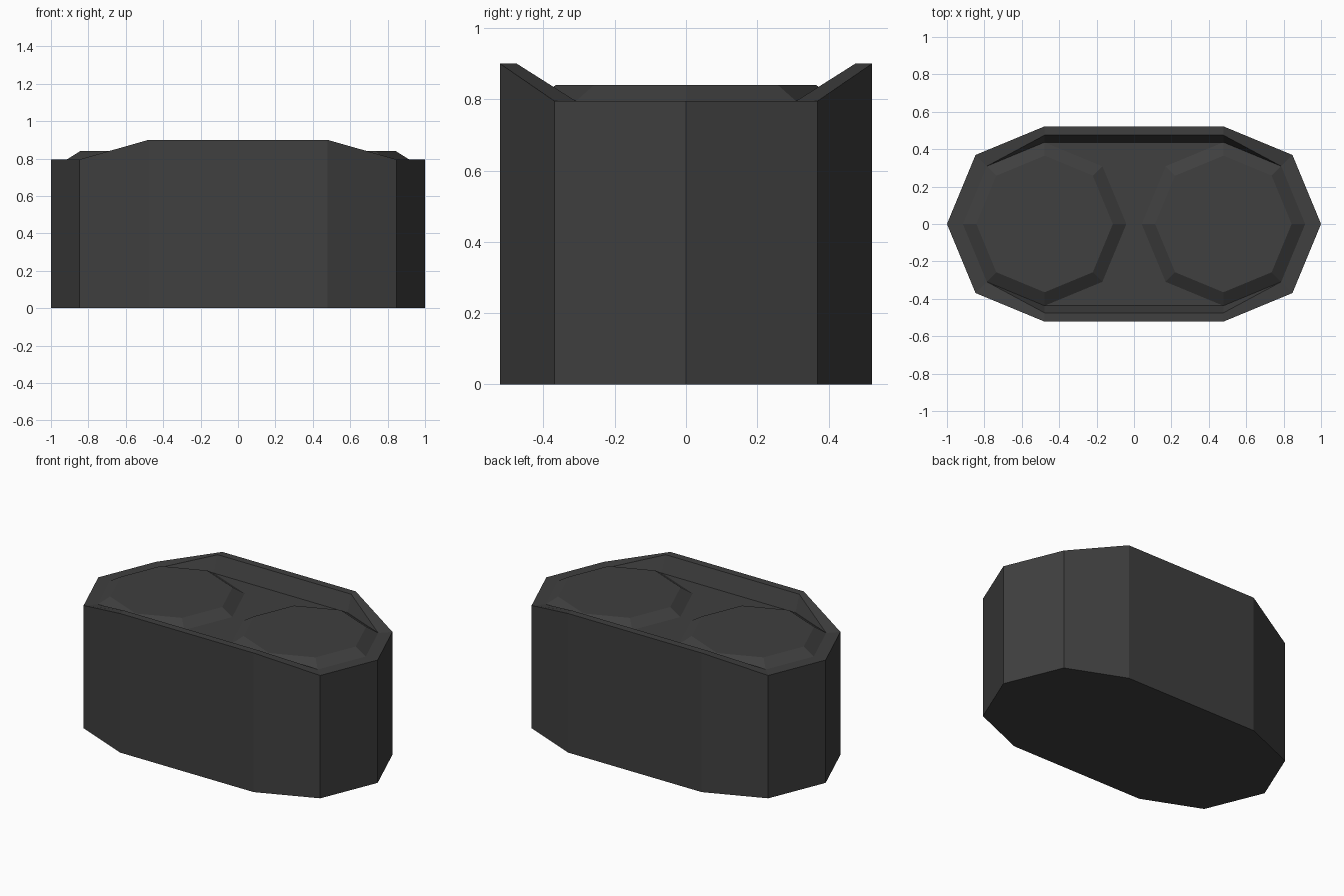
import bpy, bmesh
from math import sin, cos, radians

cube = bpy.data.objects.get("Cube")
if cube:
    bpy.data.objects.remove(cube)

mat = bpy.data.materials.new("dark grey")
mat.use_nodes = True
colour = (0.05, 0.05, 0.05, 1)
mat.diffuse_color = colour
mat.node_tree.nodes["Principled BSDF"].inputs["Base Color"].default_value = colour

CENTRE, LOW, HIGH, CAP_TOP = 0.478, 0.795, 0.9, 0.84


def outline(radius, top_y, z_end, z_mid):
    """Two half octagons joined by straight sides, counter-clockwise."""
    points = []
    for side, start in ((1, -90), (-1, 90)):
        for i in range(5):
            a = radians(start + 45 * i)
            x = side * CENTRE + radius * cos(a)
            mid = i in (0, 4)
            y = top_y * (1 if sin(a) > 0 else -1) if mid else radius * sin(a)
            points.append((x, y, z_mid if mid else z_end))
    return points


def octagon(cx, radius, z):
    return [(cx + radius * cos(radians(45 * i)),
             radius * sin(radians(45 * i)), z) for i in range(8)]


def loft(name, rings, cap_bottom):
    """Join stacked rings with faces and close the ends."""
    bm = bmesh.new()
    loops = [[bm.verts.new(p) for p in ring] for ring in rings]
    n = len(rings[0])
    for lower, upper in zip(loops, loops[1:]):
        for i in range(n):
            j = (i + 1) % n
            bm.faces.new((lower[i], lower[j], upper[j], upper[i]))
    bm.faces.new(loops[-1])
    if cap_bottom:
        bm.faces.new(loops[0][::-1])
    # Rings that touch at the rounded ends become shared corners
    bmesh.ops.remove_doubles(bm, verts=bm.verts[:], dist=0.0005)
    mesh = bpy.data.meshes.new(name)
    bm.to_mesh(mesh)
    bm.free()
    mesh.materials.append(mat)
    obj = bpy.data.objects.new(name, mesh)
    bpy.context.collection.objects.link(obj)


# Body: outer wall, raised rim, inner wall and recessed floor
R_OUT, R_IN = 0.522, 0.437
loft("body", [
    outline(R_OUT, R_OUT, 0, 0),
    outline(R_OUT, R_OUT, LOW, HIGH),
    outline(R_IN, 0.475, LOW, HIGH),
    outline(R_IN, R_IN, LOW, LOW),
], True)

# Bevelled octagonal caps on the floor
for name, side in (("left_cap", 1), ("right_cap", -1)):
    loft(name, [octagon(side * CENTRE, R_IN, LOW),
                octagon(side * CENTRE, 0.365, CAP_TOP)], False)
